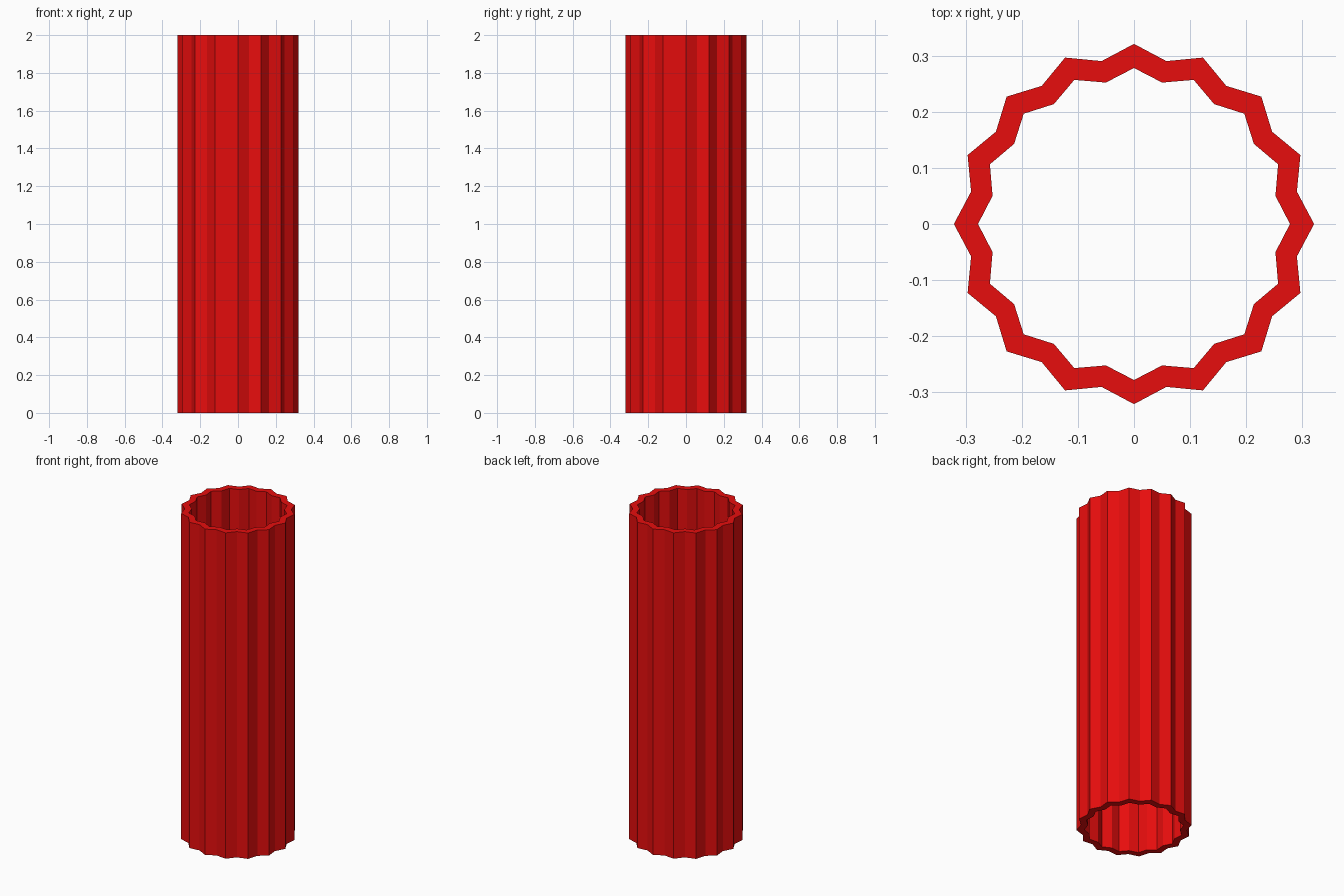
import bpy, bmesh
from math import cos, sin, pi

if "Cube" in bpy.data.objects:
    bpy.data.objects.remove(bpy.data.objects["Cube"])

FLUTES = 16
N = FLUTES * 2
HEIGHT = 2.0


def ring(bm, ridge, valley, z):
    """Star-shaped loop alternating between ridge and valley radius."""
    verts = []
    for i in range(N):
        r = valley if i % 2 else ridge
        a = 2 * pi * i / N
        verts.append(bm.verts.new((r * cos(a), r * sin(a), z)))
    return verts


# Fluted tube: outer wall, top rim, inner wall, bottom rim
bm = bmesh.new()
loops = [ring(bm, 0.321, 0.296, 0), ring(bm, 0.321, 0.296, HEIGHT),
         ring(bm, 0.278, 0.257, HEIGHT), ring(bm, 0.278, 0.257, 0)]
for k in range(4):
    a, b = loops[k], loops[(k + 1) % 4]
    for i in range(N):
        j = (i + 1) % N
        bm.faces.new((a[i], a[j], b[j], b[i]))
bmesh.ops.recalc_face_normals(bm, faces=bm.faces)
mesh = bpy.data.meshes.new("fluted_tube")
bm.to_mesh(mesh)
bm.free()
tube = bpy.data.objects.new("fluted_tube", mesh)
bpy.context.collection.objects.link(tube)

# Red material
red = bpy.data.materials.new("red")
red.diffuse_color = (0.8, 0.004, 0.004, 1)
red.use_nodes = True
red.node_tree.nodes["Principled BSDF"].inputs["Base Color"].default_value = red.diffuse_color
mesh.materials.append(red)
